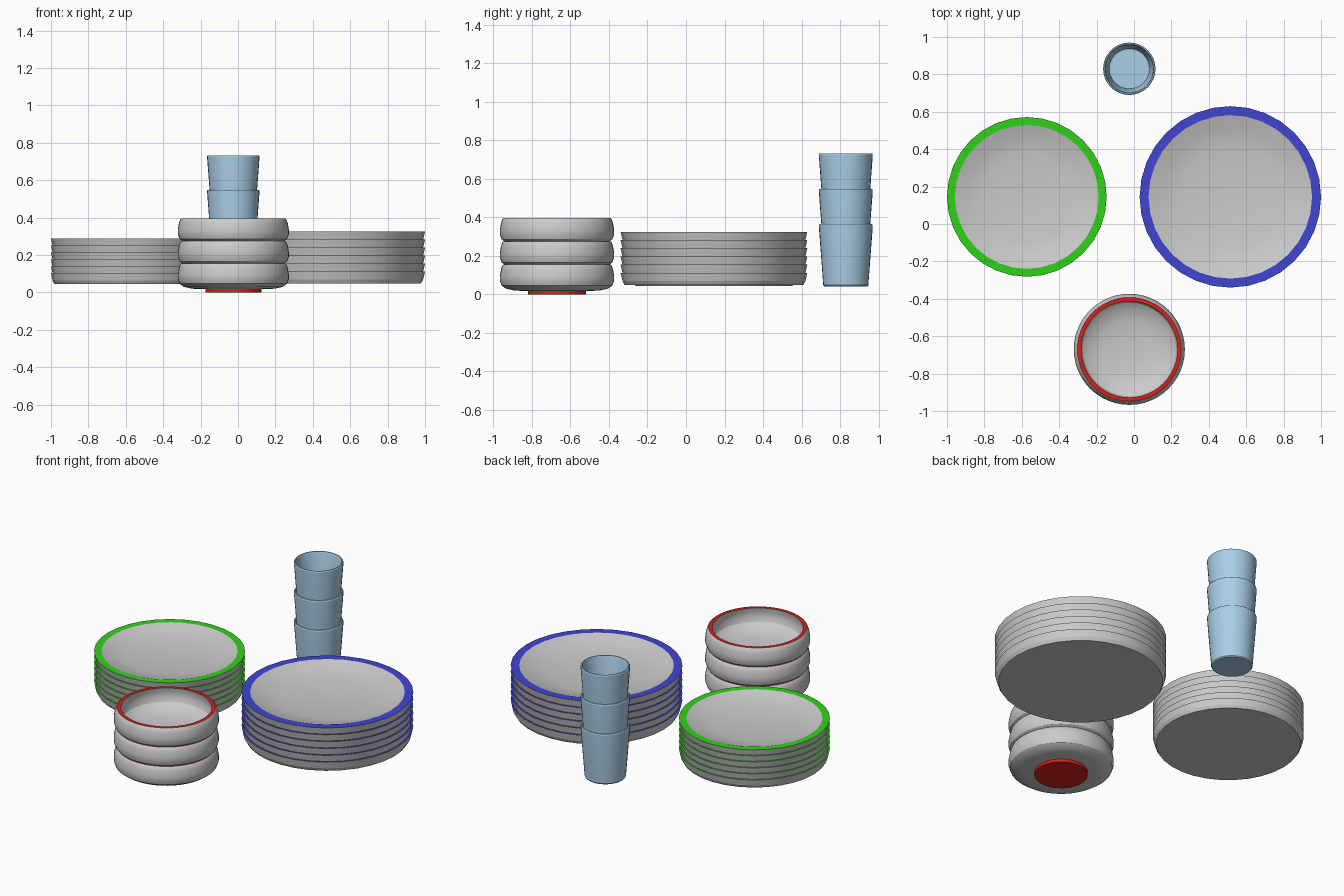
import bpy, bmesh
from math import cos, sin, pi, radians

if "Cube" in bpy.data.objects:
    bpy.data.objects.remove(bpy.data.objects["Cube"])


def material(name, rgb):
    m = bpy.data.materials.new(name)
    m.diffuse_color = (*rgb, 1)
    m.use_nodes = True
    m.node_tree.nodes["Principled BSDF"].inputs["Base Color"].default_value = m.diffuse_color
    return m


BLUE = material("blue_glaze", (0.05, 0.06, 0.65))
GREEN = material("green_glaze", (0.03, 0.65, 0.01))
RED = material("red_glaze", (0.68, 0.015, 0.01))
GLASS = material("pale_blue", (0.40, 0.62, 0.80))
GREY = material("grey_ceramic", (0.8, 0.8, 0.8))


def lathe(name, profile, loc, sides, mats, accents=(), angle=30):
    """Spin a closed (r, z) profile; spans listed in accents use the second material."""
    bm = bmesh.new()
    rings = []
    for r, z in profile:
        if r == 0:
            rings.append([bm.verts.new((0, 0, z))])
        else:
            rings.append([bm.verts.new((r * cos(2 * pi * i / sides),
                                        r * sin(2 * pi * i / sides), z))
                          for i in range(sides)])
    for k, (a, b) in enumerate(zip(rings, rings[1:])):
        for i in range(sides):
            j = (i + 1) % sides
            if len(a) == 1:
                vs = (a[0], b[j], b[i])
            elif len(b) == 1:
                vs = (a[i], a[j], b[0])
            else:
                vs = (a[i], a[j], b[j], b[i])
            bm.faces.new(vs).material_index = 1 if k in accents else 0
    bmesh.ops.recalc_face_normals(bm, faces=bm.faces)
    me = bpy.data.meshes.new(name)
    bm.to_mesh(me)
    bm.free()
    for m in mats:
        me.materials.append(m)
    ob = bpy.data.objects.new(name, me)
    ob.location = loc
    bpy.context.collection.objects.link(ob)
    bpy.ops.object.select_all(action='DESELECT')
    ob.select_set(True)
    bpy.context.view_layer.objects.active = ob
    bpy.ops.object.shade_smooth_by_angle(angle=radians(angle))
    return ob


# Profiles run from the underside centre, over the rim, to the inside centre
PLATE = [(0, 0), (0.464, 0), (0.475, 0.02), (0.485, 0.063), (0.437, 0.063),
         (0.36, 0.038), (0.27, 0.02), (0, 0.02)]
BOWL = [(0, 0), (0.15, 0), (0.15, 0.018), (0.22, 0.02), (0.265, 0.03),
        (0.288, 0.047), (0.297, 0.072), (0.297, 0.095), (0.291, 0.13),
        (0.284, 0.15), (0.278, 0.156), (0.257, 0.156), (0.262, 0.13),
        (0.262, 0.10), (0.25, 0.072), (0.22, 0.05), (0.16, 0.034),
        (0.08, 0.026), (0, 0.024)]
CUP = [(0, 0), (0.112, 0), (0.117, 0.006), (0.140, 0.31), (0.140, 0.318),
       (0.137, 0.323), (0.131, 0.323), (0.127, 0.312), (0.107, 0.02), (0, 0.02)]


# Large and small plate stacks
def plate_stack(name, x, scale, base, rim):
    prof = [(r * scale, z * scale) for r, z in PLATE]
    for i in range(6):
        lathe(f"{name}_{i + 1}", prof, (x, 0.145, base + i * 0.0427 * scale),
              32, (GREY, rim), accents=(3,), angle=12)


plate_stack("large_plate", 0.515, 1.0, 0.049, BLUE)
plate_stack("small_plate", -0.573, 0.88, 0.045, GREEN)

# Bowl stack and cup stack
for i in range(3):
    lathe(f"bowl_{i + 1}", BOWL, (-0.025, -0.67, i * 0.12), 48,
          (GREY, RED), accents=(0, 1, 10))
    lathe(f"cup_{i + 1}", CUP, (-0.025, 0.83, 0.042 + i * 0.184), 32, (GLASS,))
